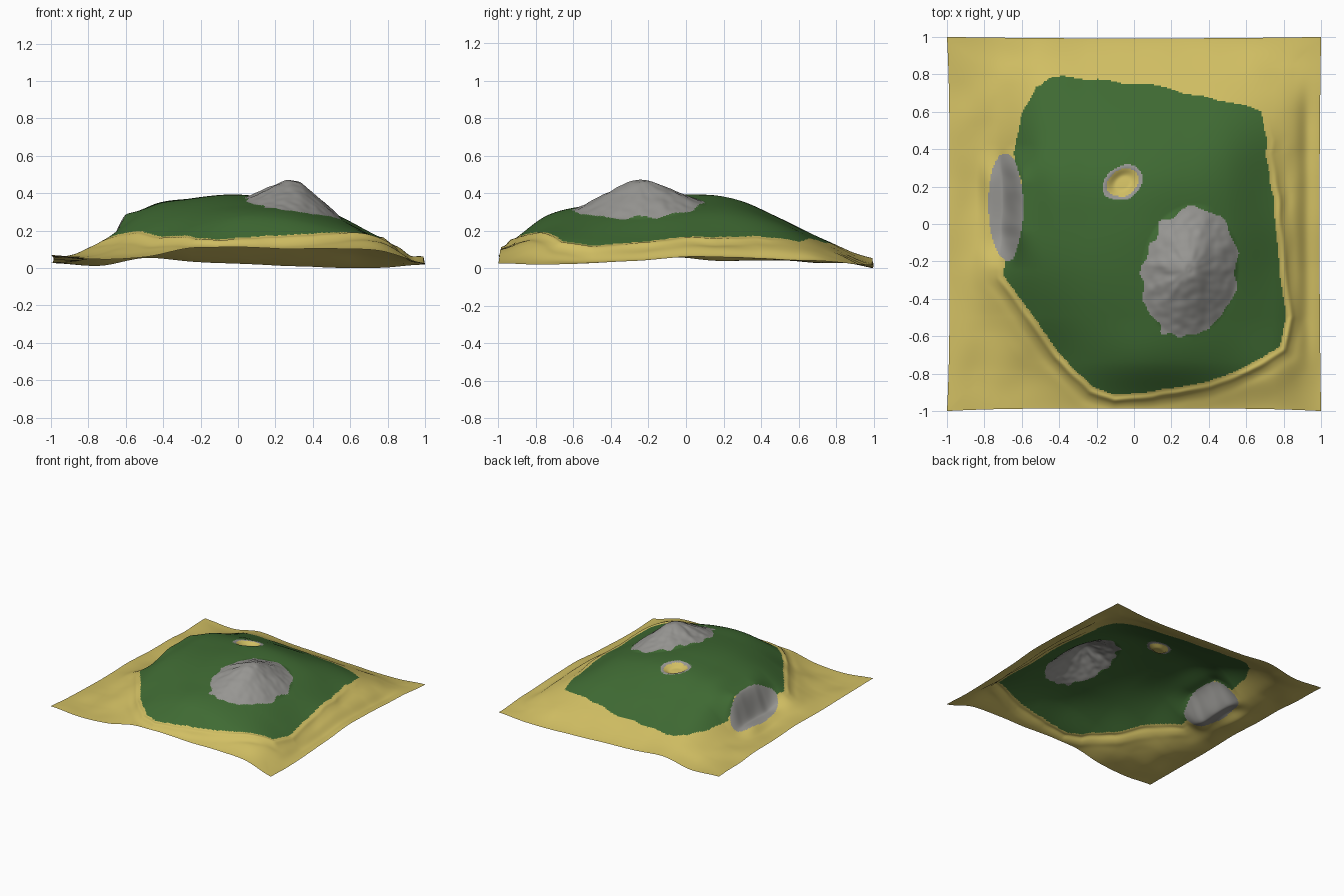
import bpy, bmesh, math
from mathutils import noise, Vector

if "Cube" in bpy.data.objects:
    bpy.data.objects.remove(bpy.data.objects["Cube"])

N = 260  # grid cells per side

# Coarse terrain heights (hundredths), rows from front (y=-1) to back (y=1)
HEIGHTS = [
    [7, 5, 6, 11, 12, 10.5, 10.5, 9.5, 3],
    [6, 6, 11, 22, 28, 27, 22, 15.5, 2.2],
    [5.5, 9, 22, 30.5, 34, 33, 27, 16, 3],
    [5.5, 14, 30, 36, 38, 35, 29, 16, 4.5],
    [6, 9, 32, 37.5, 39.5, 36, 30, 17.5, 6.5],
    [4.5, 7, 31, 36, 37.5, 35, 29, 16, 6],
    [4.5, 7, 23, 26.5, 27, 25.5, 23, 14.5, 5],
    [3, 5, 14, 15, 14, 13, 11.5, 8.5, 4],
    [3, 1.5, 5.5, 3.5, 2.5, 1.5, .5, .5, 2],
]
# Outline of the grass
SHORE = [(-.39, .795), (-.2, .78), (-.05, .755), (.1, .75), (.25, .71), (.45, .665),
         (.6, .64), (.68, .6), (.72, .45), (.705, .38), (.75, .15), (.78, -.25),
         (.82, -.5), (.78, -.66), (.6, -.77), (.4, -.85), (.1, -.91), (-.1, -.925),
         (-.22, -.88), (-.4, -.71), (-.7, -.28), (-.7, -.2), (-.6, .0), (-.6, .2),
         (-.65, .38), (-.6, .6), (-.53, .73), (-.45, .785)]


def smooth(a, b, v):
    t = min(1, max(0, (v - a) / (b - a)))
    return t * t * (3 - 2 * t)


def noisy(x, y, scale, seed):
    return noise.noise(Vector((x * scale, y * scale, seed + .37)))


def cubic(p, t):
    a, b, c, d = p
    return b + .5 * t * (c - a + t * (2 * a - 5 * b + 4 * c - d + t * (3 * (b - c) + d - a)))


def coarse(x, y):
    u, v = (x + 1) * 4, (y + 1) * 4
    i, j = min(7, int(u)), min(7, int(v))
    cl = lambda k: min(8, max(0, k))
    rows = [cubic([HEIGHTS[cl(j + b)][cl(i + a)] for a in (-1, 0, 1, 2)], u - i)
            for b in (-1, 0, 1, 2)]
    return cubic(rows, v - j) / 100


def shore_distance(x, y):
    """Positive on the sand, negative on the grass."""
    best, inside = 9, False
    for (ax, ay), (bx, by) in zip(SHORE, SHORE[1:] + SHORE[:1]):
        dx, dy = bx - ax, by - ay
        t = min(1, max(0, ((x - ax) * dx + (y - ay) * dy) / (dx * dx + dy * dy)))
        best = min(best, math.hypot(x - ax - t * dx, y - ay - t * dy))
        if (ay > y) != (by > y) and x < ax + (y - ay) / dy * dx:
            inside = not inside
    return (-best if inside else best) + .01 * noisy(x, y, 8, 5)


def ellipse(x, y, cx, cy, rx, ry, turn):
    c, s = math.cos(turn), math.sin(turn)
    x, y = x - cx, y - cy
    return math.hypot((x * c + y * s) / rx, (y * c - x * s) / ry)


def mountain(x, y):
    return ellipse(x, y, .3, -.26, .25, .355, -.17)


def crater(x, y):
    return ellipse(x, y, -.06, .22, .115, .085, .6)


def cliff(x, y):
    return ellipse(x, y, -.69, .09, .1, .29, .03)


def height(x, y, d):
    z = coarse(x, y)
    # Cliff face on the left side, bowed outwards in the middle
    w = 1 - smooth(.12, .34, abs(y - .09))
    k = w * smooth(-.86, -.76, x) * (1 - smooth(-.6, -.4, x))
    bow = x + .15 * (y - .09) ** 2 + .006 * noisy(x, y, 12, 9)
    face = .085 + .2 * smooth(-.72, -.6, bow) + .35 * max(0, x + .62)
    z += (face - z) * k
    # Raised lip along the front and right shore
    side = max(smooth(-.05, .5, .75 * x - y), .8 * smooth(-.2, -.4, y))
    side *= 1 + .6 * noisy(x, y, 5, 2)
    z += side * .010 * math.exp(-((d - .03) / .014) ** 2)
    z -= side * .006 * math.exp(-((d - .075) / .03) ** 2)
    # Hollow just inside the right edge
    z -= .018 * math.exp(-((x - .93) / .04) ** 2) * (1 - smooth(.5, .85, abs(y)))
    # Mountain with radial ridges
    m = mountain(x, y)
    if m < 1.1:
        a = math.atan2(y + .25, x - .3)
        p = ellipse(x, y, .3, -.25, .26, .36, -.15)
        z += .15 * max(0, 1 - p) ** 1.15 * (1 - .14 * math.exp(-(p / .1) ** 2))
        ridge = noise.noise(Vector((3.2 * math.cos(a), 3.2 * math.sin(a), m * 1.2)))
        z += (.007 * ridge * smooth(.1, .5, m) + .005 * noisy(x, y, 22, 1)) \
            * (1 - smooth(.8, 1.1, m))
    # Crater bowl
    z -= .035 * (1 - smooth(.35, 1, crater(x, y)))
    # Gentle dunes on the sand
    z += .012 * noisy(x, y, 5, 3) * smooth(.06, .2, d) \
        * (1 - .7 * smooth(.85, 1, max(abs(x), abs(y))))
    return z


def kind(x, y, d):
    j = .16 * noisy(x, y, 13, 7)
    if mountain(x, y) + j < 1:
        return "mountain_rock"
    c = crater(x, y) + .7 * j
    if c < .78:
        return "crater_sand"
    if c < 1:
        return "crater_rim"
    if cliff(x, y) < 1 and x < -.6 - .7 * (y - .09) ** 2:
        return "cliff_rock"
    return "grass" if d < 0 or (x > -.61 and cliff(x, y) < 1.1) else "beach_sand"


def material(name, color):
    m = bpy.data.materials.new(name)
    m.diffuse_color = (*color, 1)
    m.use_nodes = True
    m.node_tree.nodes["Principled BSDF"].inputs["Base Color"].default_value = m.diffuse_color
    return m


# Sample the terrain
axis = [-1 + 2 * i / N for i in range(N + 1)]
dist = [[shore_distance(x, y) for x in axis] for y in axis]
raw = [[height(x, y, dist[j][i]) for i, x in enumerate(axis)] for j, y in enumerate(axis)]
low = min(map(min, raw))


def point(i, j):
    x, y = axis[i], axis[j]
    px = x * (1 - .014 * (1 - y ** 4) * (x < 0) - .008 * (1 - y * y) * (x > 0))
    py = y * (1 - .014 * (1 - x ** 4) * (y < 0) - .008 * (1 - x * x) * (y > 0))
    return px, py, raw[j][i] - low


# Sort cells into the ground parts
parts = {}
for j in range(N):
    for i in range(N):
        d = (dist[j][i] + dist[j + 1][i + 1]) / 2
        parts.setdefault(kind(axis[i] + 1 / N, axis[j] + 1 / N, d), []).append((i, j))

sand = material("sand", (.64, .52, .125))
rock = material("rock", (.31, .305, .29))
grass = material("grass", (.050, .145, .033))
mats = {"beach_sand": sand, "crater_sand": sand, "grass": grass}

# Build one mesh object per ground part
for name, cells in parts.items():
    bm = bmesh.new()
    verts = {}
    for i, j in cells:
        corners = [(i, j), (i + 1, j), (i + 1, j + 1), (i, j + 1)]
        for c in corners:
            if c not in verts:
                verts[c] = bm.verts.new(point(*c))
        bm.faces.new([verts[c] for c in corners]).smooth = True
    mesh = bpy.data.meshes.new(name)
    bm.to_mesh(mesh)
    bm.free()
    mesh.materials.append(mats.get(name, rock))
    bpy.context.collection.objects.link(bpy.data.objects.new(name, mesh))
